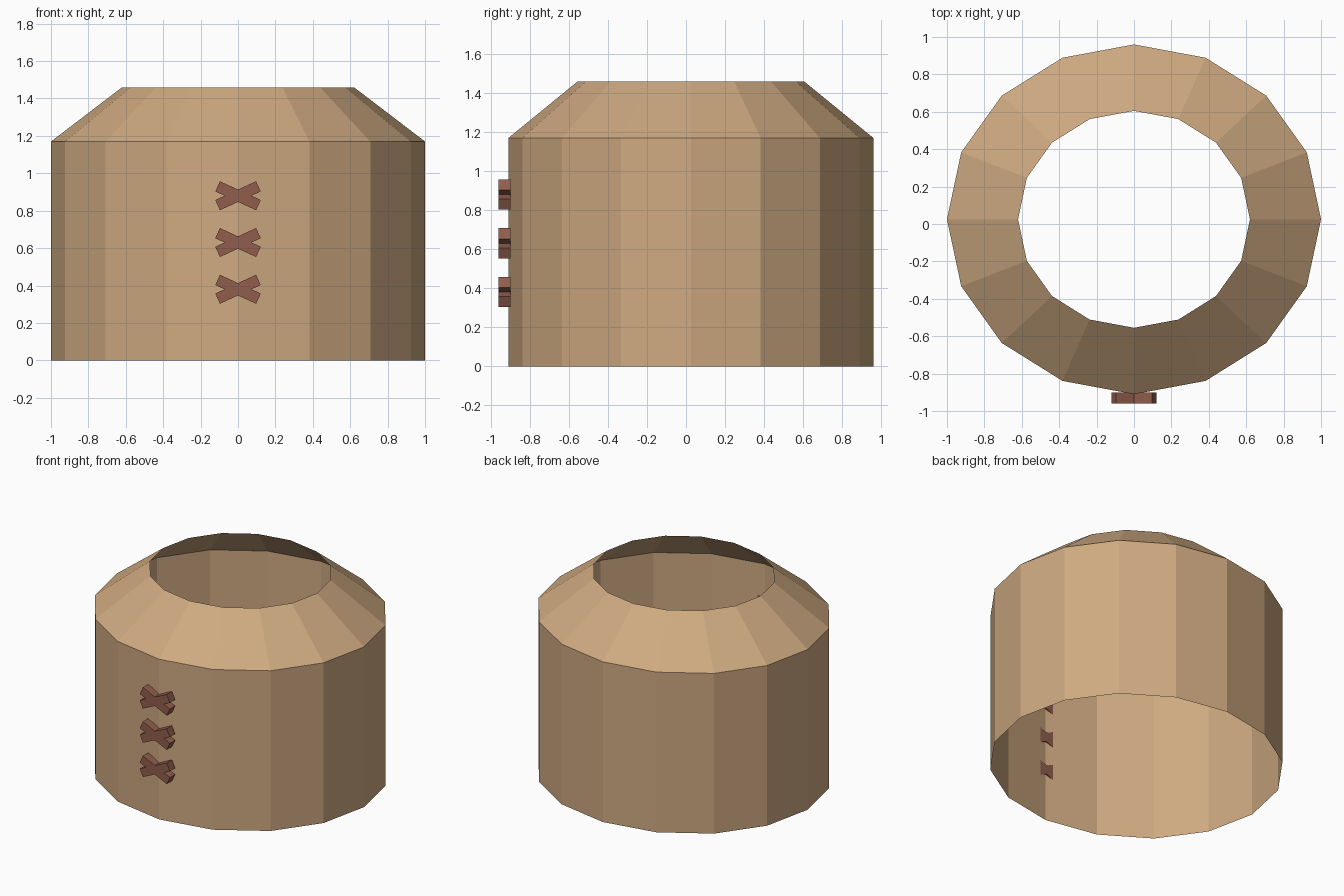
import bpy, bmesh, math
from mathutils import Matrix

if "Cube" in bpy.data.objects:
    bpy.data.objects.remove(bpy.data.objects["Cube"])

SIDES = 16
CENTRE_Y = 0.025


def material(name, rgb):
    m = bpy.data.materials.new(name)
    m.diffuse_color = (*rgb, 1)
    m.use_nodes = True
    m.node_tree.nodes["Principled BSDF"].inputs["Base Color"].default_value = m.diffuse_color
    return m


tan = material("tan_cloth", (0.62, 0.40, 0.22))
brown = material("brown_cord", (0.28, 0.11, 0.072))


def add_object(name, bm, mat):
    mesh = bpy.data.meshes.new(name)
    bm.to_mesh(mesh)
    bm.free()
    mesh.materials.append(mat)
    ob = bpy.data.objects.new(name, mesh)
    bpy.context.collection.objects.link(ob)
    return ob


# Open garment shell: straight wall, then sloping shoulders up to the neck hole
bm = bmesh.new()
rings = []
for rx, ry, z in [(1.0, 0.935, 0), (1.0, 0.935, 1.17), (0.62, 0.58, 1.46)]:
    ring = []
    for i in range(SIDES):
        a = 2 * math.pi * i / SIDES
        ring.append(bm.verts.new((rx * math.cos(a), CENTRE_Y + ry * math.sin(a), z)))
    rings.append(ring)
for low, high in zip(rings, rings[1:]):
    for i in range(SIDES):
        j = (i + 1) % SIDES
        bm.faces.new((low[i], low[j], high[j], high[i]))
add_object("garment_shell", bm, tan)

# Three crossed stitches down the front, each made of two tilted bars
for n, z in enumerate((0.38, 0.63, 0.88), 1):
    for side, tilt in (("rising", -0.43), ("falling", 0.43)):
        bm = bmesh.new()
        bmesh.ops.create_cube(bm, size=1, matrix=(
            Matrix.Translation((0, -0.93, z))
            @ Matrix.Rotation(tilt, 4, 'Y')
            @ Matrix.Diagonal((0.24, 0.06, 0.06, 1))))
        add_object(f"stitch_{n}_{side}", bm, brown)
